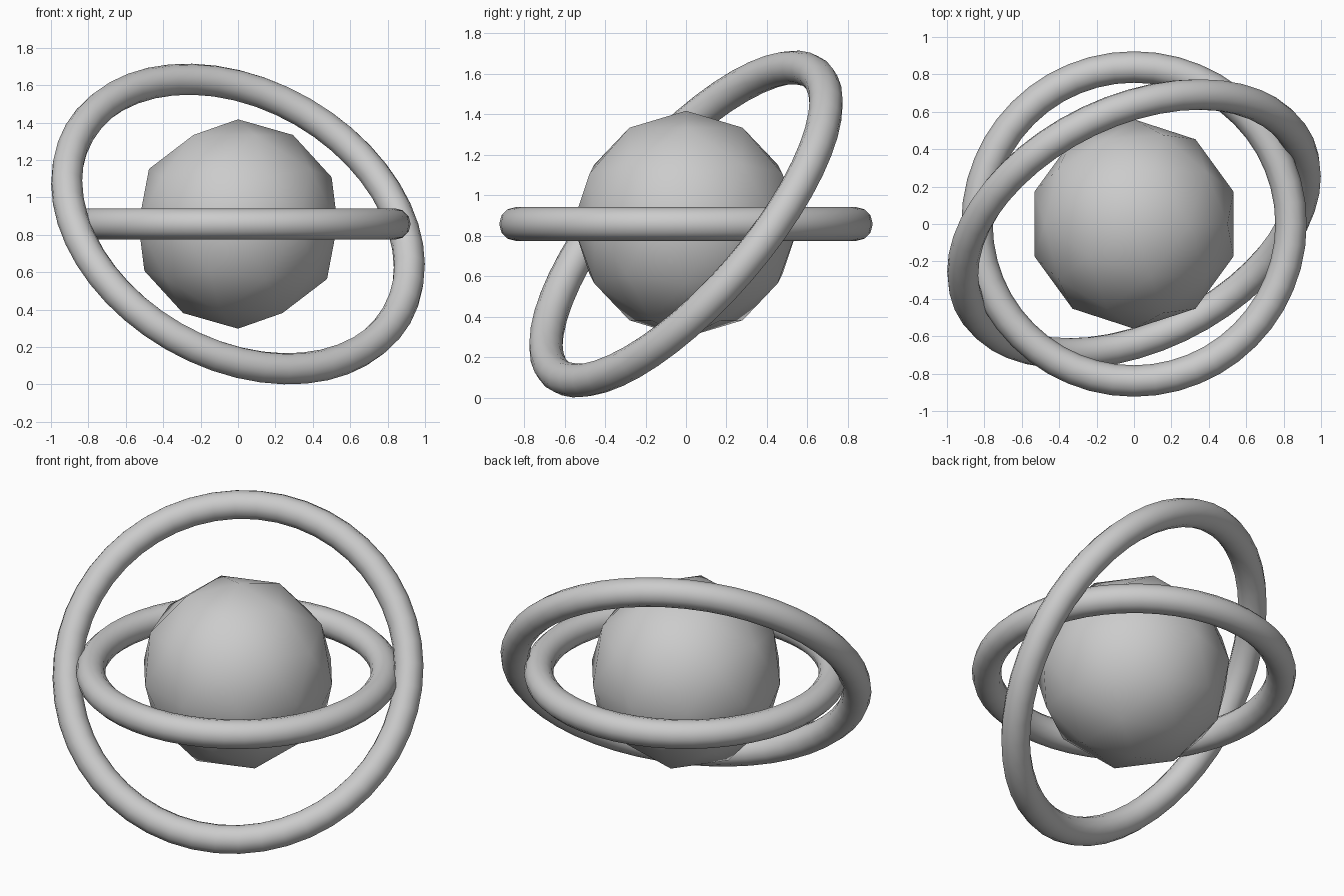
import bpy
from math import radians

if "Cube" in bpy.data.objects:
    bpy.data.objects.remove(bpy.data.objects["Cube"])

S = 0.5596          # overall scale: core radius
CENTRE = (0, 0, 0.858)


def smooth(name):
    ob = bpy.context.object
    ob.name = name
    bpy.ops.object.shade_smooth()
    return ob


def ring(name, radius, rotation):
    bpy.ops.mesh.primitive_torus_add(
        major_radius=radius * S, minor_radius=0.15 * S,
        major_segments=48, minor_segments=12,
        location=CENTRE, rotation=rotation)
    return smooth(name)


# Faceted central ball with smooth shading
bpy.ops.mesh.primitive_ico_sphere_add(subdivisions=2, radius=S, location=CENTRE)
smooth("core_ball")

# Level inner ring and tilted outer ring
ring("inner_ring", 1.5, (0, 0, 0))
ring("outer_ring", 1.75, (radians(45), radians(30), 0))
